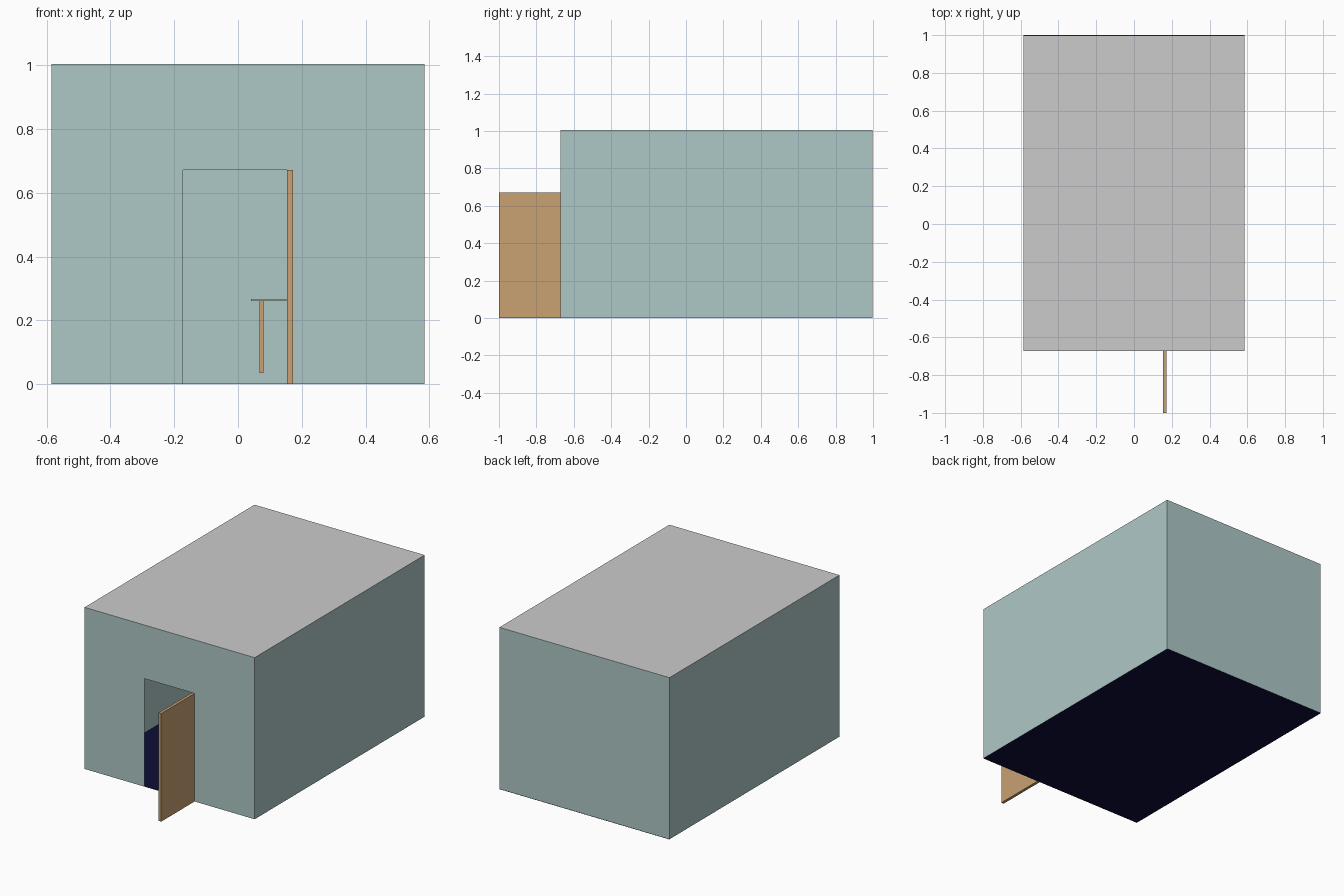
import bpy

if "Cube" in bpy.data.objects:
    bpy.data.objects.remove(bpy.data.objects["Cube"])

X, Y0, Y1, H = 0.585, -0.672, 0.998, 1.005   # room extents
DW, DH = 0.172, 0.672                        # doorway half width, height


def paint(name, rgb):
    m = bpy.data.materials.new(name)
    m.diffuse_color = (*rgb, 1)
    m.use_nodes = True
    m.node_tree.nodes["Principled BSDF"].inputs["Base Color"].default_value = m.diffuse_color
    return m


WALL = paint("wall_paint", (0.42, 0.58, 0.57))
WOOD = paint("wood", (0.58, 0.36, 0.17))
TOP = paint("table_top_finish", (0.5, 0.52, 0.46))
NAVY = paint("floor_navy", (0.004, 0.004, 0.04))


def panel(name, pts, mat=None):
    """Thin flat surface from one outline."""
    me = bpy.data.meshes.new(name)
    me.from_pydata(pts, [], [list(range(len(pts)))])
    ob = bpy.data.objects.new(name, me)
    bpy.context.collection.objects.link(ob)
    if mat:
        me.materials.append(mat)
    return ob


def box(name, lo, hi, mat):
    bpy.ops.mesh.primitive_cube_add(
        size=1, location=[(a + b) / 2 for a, b in zip(lo, hi)])
    ob = bpy.context.object
    ob.name = name
    ob.scale = [b - a for a, b in zip(lo, hi)]
    ob.data.materials.append(mat)
    return ob


# Walls, the front one outlined around the doorway
front = [(-X, 0), (-DW, 0), (-DW, DH), (DW, DH), (DW, 0), (X, 0), (X, H), (-X, H)]
panel("front_wall", [(x, Y0, z) for x, z in front], WALL)
panel("back_wall", [(X, Y1, 0), (-X, Y1, 0), (-X, Y1, H), (X, Y1, H)], WALL)
panel("right_wall", [(X, Y0, 0), (X, Y1, 0), (X, Y1, H), (X, Y0, H)], WALL)
panel("left_wall", [(-X, Y1, 0), (-X, Y0, 0), (-X, Y0, H), (-X, Y1, H)], WALL)

# Roof and floor
panel("roof", [(-X, Y0, H), (X, Y0, H), (X, Y1, H), (-X, Y1, H)])
panel("floor", [(-X, Y0, 0), (X, Y0, 0), (X, 1, 0), (-X, 1, 0)], NAVY)

# Open door, hinged on the right jamb
box("door", (0.154, -1, 0), (DW, Y0, DH), WOOD)

# Table inside the room
tx0, tx1, ty0, ty1 = 0.04, 0.46, 0.02, 0.32
box("table_top", (tx0, ty0, 0.261), (tx1, ty1, 0.268), TOP)
for x in (tx0 + 0.034, tx1 - 0.034):
    for y in (ty0 + 0.034, ty1 - 0.034):
        box("table_leg", (x - 0.006, y - 0.006, 0.035), (x + 0.006, y + 0.006, 0.261), WOOD)
